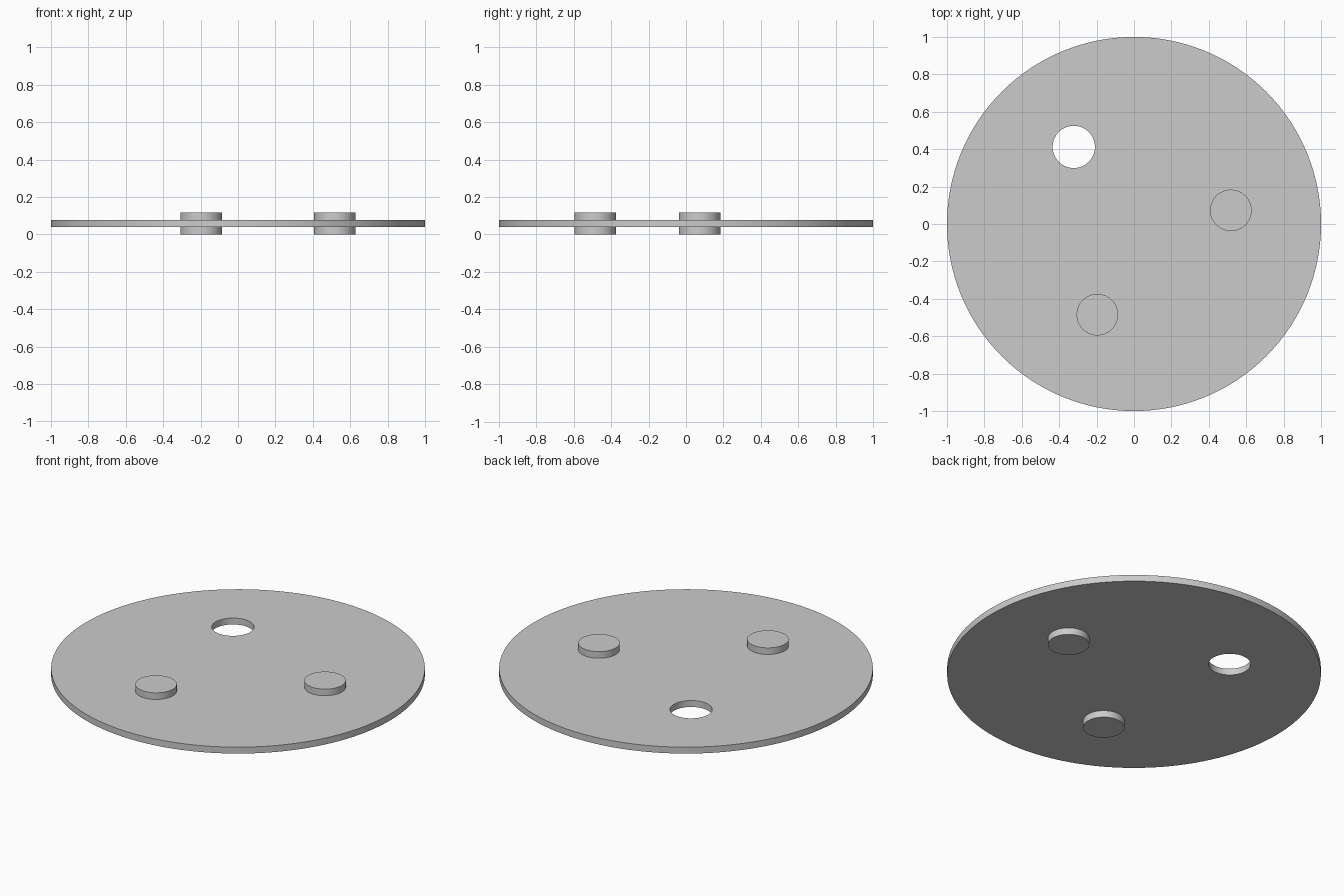
import bpy
from math import cos, sin, radians

cube = bpy.data.objects.get("Cube")
if cube:
    bpy.data.objects.remove(cube)

grey = bpy.data.materials.new("plain_grey")
grey.use_nodes = True
colour = (0.6, 0.6, 0.6, 1)
grey.diffuse_color = colour
grey.node_tree.nodes["Principled BSDF"].inputs["Base Color"].default_value = colour

TOTAL_HEIGHT = 0.117
PLATE_BOTTOM, PLATE_TOP = 0.04, 0.078
RING = 0.523  # distance of pegs and hole from the plate centre


def cylinder(name, radius, bottom, top, angle=None, sides=64):
    """Upright cylinder, at the centre or at an angle on the ring."""
    x = y = 0
    if angle is not None:
        x, y = RING * cos(radians(angle)), RING * sin(radians(angle))
    bpy.ops.mesh.primitive_cylinder_add(
        vertices=sides, radius=radius, depth=top - bottom,
        location=(x, y, (bottom + top) / 2))
    obj = bpy.context.object
    obj.name = name
    obj.data.materials.append(grey)
    return obj


def smooth(obj):
    bpy.ops.object.select_all(action="DESELECT")
    obj.select_set(True)
    bpy.context.view_layer.objects.active = obj
    bpy.ops.object.shade_smooth_by_angle(angle=radians(30))


# Round plate with one open hole
plate = cylinder("plate", 1, PLATE_BOTTOM, PLATE_TOP, sides=128)
cutter = cylinder("hole_cutter", 0.113, -0.1, 0.3, angle=128)
cutter.hide_render = True
cut = plate.modifiers.new("hole", "BOOLEAN")
cut.operation = "DIFFERENCE"
cut.solver = "EXACT"
cut.object = cutter
bpy.context.view_layer.objects.active = plate
bpy.ops.object.modifier_apply(modifier=cut.name)
bpy.data.objects.remove(cutter)
smooth(plate)

# Two pegs through the plate, evenly spaced with the hole
for name, angle in (("right_peg", 248), ("left_peg", 8)):
    smooth(cylinder(name, 0.111, 0, TOTAL_HEIGHT, angle))
